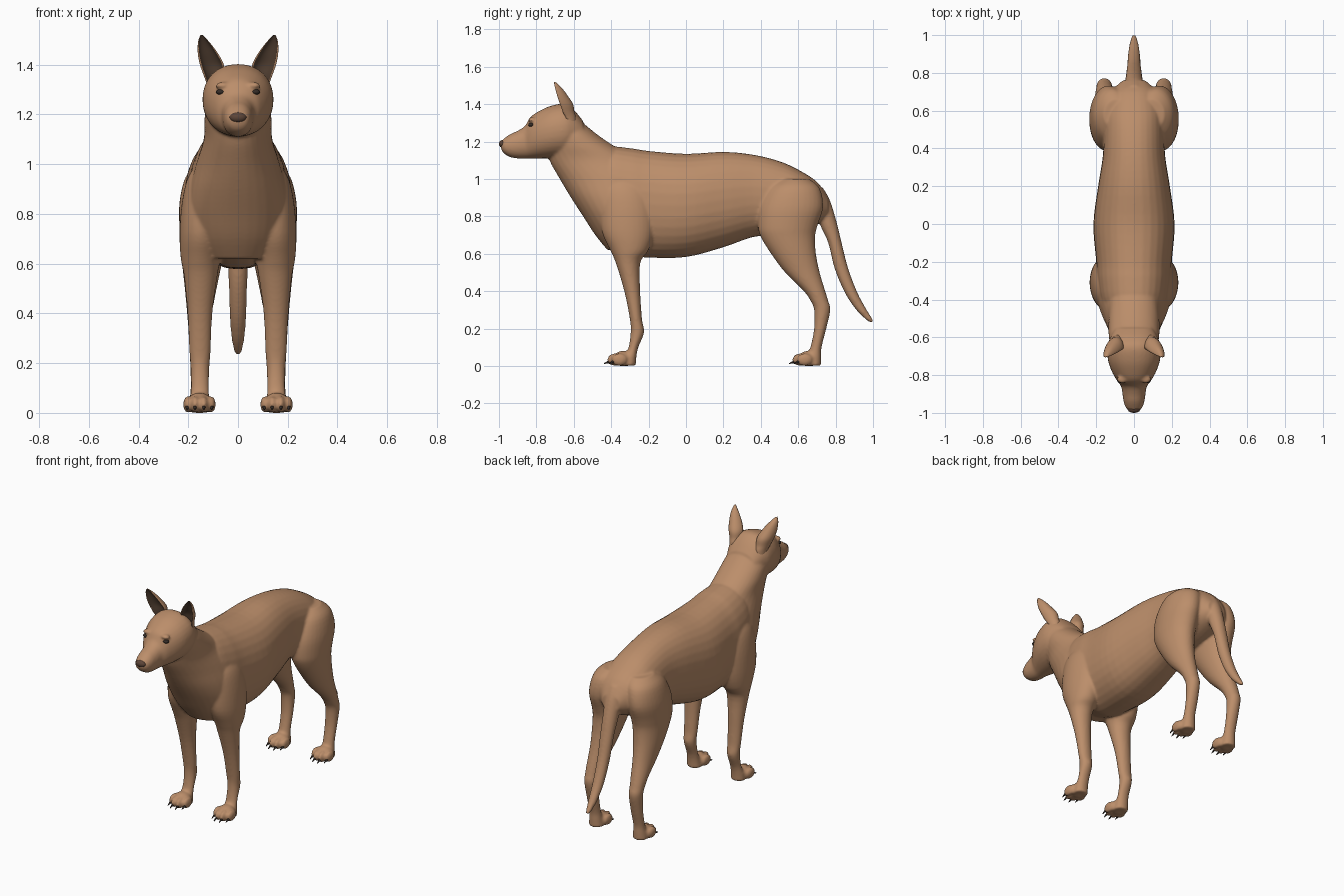
import bpy, bmesh, math
from mathutils import Matrix, Vector

if "Cube" in bpy.data.objects:
    bpy.data.objects.remove(bpy.data.objects["Cube"])


def material(name, rgb):
    m = bpy.data.materials.new(name)
    m.diffuse_color = (*rgb, 1)
    m.use_nodes = True
    m.node_tree.nodes["Principled BSDF"].inputs["Base Color"].default_value = m.diffuse_color
    return m


FUR = material("tan_fur", (0.50, 0.27, 0.145))
INNER = material("inner_ear_brown", (0.10, 0.06, 0.038))
NOSE = material("nose_brown", (0.11, 0.06, 0.04))
DARK = material("eye_and_claw_dark", (0.035, 0.025, 0.02))


def smooth_rows(rows, steps=4):
    """Catmull-Rom interpolation of the cross-section numbers."""
    out = []
    for i in range(len(rows) - 1):
        a, b, c, d = (rows[max(0, min(len(rows) - 1, i + k))] for k in (-1, 0, 1, 2))
        for s in range(steps):
            t = s / steps
            out.append([0.5 * (2 * q + (r - p) * t + (2 * p - 5 * q + 4 * r - w) * t * t
                               + (3 * q - p - 3 * r + w) * t ** 3)
                        for p, q, r, w in zip(a, b, c, d)])
    return out + [list(rows[-1])]


def skin(bm, rings):
    """Join rings of points to a closed tube; returns the side faces per ring."""
    vs = [[bm.verts.new(p) for p in r] for r in rings]
    n = len(vs[0])
    sides = [[bm.faces.new((a[i], a[(i + 1) % n], b[(i + 1) % n], b[i])) for i in range(n)]
             for a, b in zip(vs, vs[1:])]
    bm.faces.new(vs[0])
    bm.faces.new(vs[-1])
    return sides


def loft(bm, axis, rows, side=1, power=2.0, n=32):
    """Rows are (position on axis, low, high, x centre, x half width)."""
    rings = []
    for t, lo, hi, xc, xh in smooth_rows(rows):
        ring = []
        for k in range(n):
            c, s = math.cos(2 * math.pi * k / n), math.sin(2 * math.pi * k / n)
            x = side * (xc + xh * math.copysign(abs(c) ** (2 / power), c))
            v = (lo + hi) / 2 + (hi - lo) / 2 * math.copysign(abs(s) ** (2 / power), s)
            ring.append((x, t, v) if axis == 'y' else (x, v, t))
        rings.append(ring)
    skin(bm, rings)


def ball(bm, centre, radii):
    bmesh.ops.create_uvsphere(bm, u_segments=20, v_segments=12, radius=1,
                              matrix=Matrix.Translation(centre) @ Matrix.Diagonal((*radii, 1)))


def finish(bm, name, *mats):
    bmesh.ops.recalc_face_normals(bm, faces=bm.faces)
    for f in bm.faces:
        f.smooth = True
    me = bpy.data.meshes.new(name)
    bm.to_mesh(me)
    bm.free()
    ob = bpy.data.objects.new(name, me)
    bpy.context.collection.objects.link(ob)
    for m in mats:
        me.materials.append(m)
    return ob


TORSO = [(-.5, .85, 1.10, 0, .10), (-.42, .66, 1.17, 0, .17), (-.3, .595, 1.165, 0, .195),
         (-.2, .58, 1.15, 0, .20), (0, .583, 1.135, 0, .215), (.2, .635, 1.145, 0, .19),
         (.36, .69, 1.13, 0, .165), (.5, .70, 1.095, 0, .16), (.6, .72, 1.05, 0, .155),
         (.7, .76, .985, 0, .12), (.76, .80, .90, 0, .06)]
NECK = [(1.33, -.72, -.585, 0, .09), (1.25, -.745, -.49, 0, .125), (1.18, -.745, -.39, 0, .135),
        (1.1, -.73, -.25, 0, .138), (1.0, -.675, -.1, 0, .17), (.9, -.615, -.1, 0, .195),
        (.8, -.55, -.1, 0, .205), (.7, -.485, -.1, 0, .19), (.62, -.42, -.15, 0, .14)]
HEAD = [(-.99, 1.165, 1.20, 0, .022), (-.975, 1.138, 1.215, 0, .042), (-.94, 1.117, 1.24, 0, .055),
        (-.9, 1.11, 1.258, 0, .061), (-.86, 1.11, 1.285, 0, .068), (-.83, 1.11, 1.333, 0, .09),
        (-.78, 1.11, 1.366, 0, .118), (-.72, 1.112, 1.392, 0, .138), (-.65, 1.12, 1.402, 0, .142),
        (-.6, 1.15, 1.37, 0, .125), (-.55, 1.17, 1.31, 0, .10)]
TAIL = [(.95, .66, .735, 0, .045), (.88, .68, .772, 0, .05), (.76, .715, .808, 0, .046),
        (.66, .76, .832, 0, .042), (.52, .795, .868, 0, .037), (.39, .85, .918, 0, .033),
        (.3, .91, .967, 0, .026), (.25, .96, .998, 0, .016), (.233, .983, 1.005, 0, .009)]
FRONT_LEG = [(1.02, -.40, -.28, .10, .05), (.95, -.45, -.20, .12, .08), (.85, -.46, -.17, .135, .09),
             (.72, -.45, -.17, .145, .09), (.62, -.405, -.20, .15, .08), (.55, -.375, -.245, .15, .067),
             (.4, -.33, -.245, .153, .05), (.25, -.30, -.235, .153, .043), (.18, -.296, -.224, .153, .038),
             (.1, -.307, -.255, .153, .036), (.05, -.33, -.265, .155, .041), (.002, -.345, -.268, .155, .045)]
HIND_LEG = [(1.0, .50, .66, .09, .07), (.95, .44, .715, .115, .095), (.85, .395, .733, .135, .10),
            (.75, .385, .703, .138, .098), (.69, .40, .69, .14, .092), (.6, .455, .695, .145, .08),
            (.5, .53, .715, .15, .064), (.4, .63, .745, .155, .05), (.35, .665, .76, .157, .044),
            (.3, .685, .772, .157, .041), (.2, .685, .75, .155, .038), (.1, .665, .725, .155, .036),
            (.05, .645, .723, .155, .041), (.002, .64, .722, .155, .045)]
TOES = [(-.047, .024), (-.017, 0), (.017, 0), (.047, .024)]  # sideways and backward offsets
PAW_SHIFT = (0, .99)  # front paw and hind paw positions along y

# body: overlapping volumes fused into one smooth skin
bm = bmesh.new()
loft(bm, 'y', TORSO, power=2.2)
loft(bm, 'z', NECK)
loft(bm, 'y', HEAD, power=2.15)
loft(bm, 'z', TAIL)
for s in (-1, 1):
    loft(bm, 'z', FRONT_LEG, s)
    loft(bm, 'z', HIND_LEG, s)
    ball(bm, (s * .062, -.822, 1.316), (.03, .022, .014))   # brow
    for shift in PAW_SHIFT:
        ball(bm, (s * .155, shift - .335, .04), (.05, .055, .042))
        for dx, dy in TOES:
            ball(bm, (s * .155 + dx, shift - .38 + dy, .034), (.0185, .042, .034))
body = finish(bm, "body", FUR)
remesh = body.modifiers.new("fuse", 'REMESH')
remesh.mode = 'VOXEL'
remesh.voxel_size = 0.0075
remesh.use_smooth_shade = True
relax = body.modifiers.new("relax", 'SMOOTH')
relax.factor = 0.5
relax.iterations = 7

# ears: hollow D-shaped sections, dark inside; rows are z, x, half width, rim y, depth
EAR = [(1.29, .09, .03, -.615, .03), (1.33, .092, .036, -.638, .05), (1.36, .097, .042, -.653, .056),
       (1.40, .105, .048, -.666, .062), (1.44, .119, .042, -.681, .052), (1.475, .132, .030, -.692, .038),
       (1.50, .141, .018, -.70, .023), (1.52, .146, .004, -.706, .006)]
N_BACK, N_IN = 15, 11
for s, side_name in ((-1, "left"), (1, "right")):
    bm = bmesh.new()
    rings = []
    for z, xc, w, y, d in smooth_rows(EAR):
        ring = []
        for k in range(N_BACK + N_IN):
            inside = k >= N_BACK
            a = math.pi * ((1 - (k - N_BACK) / (N_IN - 1)) if inside else k / (N_BACK - 1))
            ux = math.cos(a) * w * (.84 if inside else 1)
            ring.append((s * (xc + ux), y - .15 * ux + d * math.sin(a) * (.5 if inside else 1), z))
        rings.append(ring)
    for faces in skin(bm, rings):
        for k, f in enumerate(faces):
            if N_BACK <= k < N_BACK + N_IN - 1:
                f.material_index = 1
    finish(bm, side_name + "_ear", FUR, INNER)

    # eye
    bm = bmesh.new()
    ball(bm, (s * .070, -.827, 1.29), (.019, .016, .011))
    finish(bm, side_name + "_eye", DARK)

# nose
bm = bmesh.new()
ball(bm, (0, -.98, 1.188), (.034, .02, .021))
finish(bm, "nose", NOSE)

# claws
bm = bmesh.new()
for s in (-1, 1):
    for shift in PAW_SHIFT:
        for dx, dy in TOES:
            bmesh.ops.create_cone(
                bm, cap_ends=True, segments=10, radius1=.010, radius2=.002, depth=.045,
                matrix=Matrix.Translation((s * .155 + dx * 1.05, shift - .418 + dy, .021))
                @ Matrix.Rotation(math.radians(112), 4, 'X'))
finish(bm, "claws", DARK)
